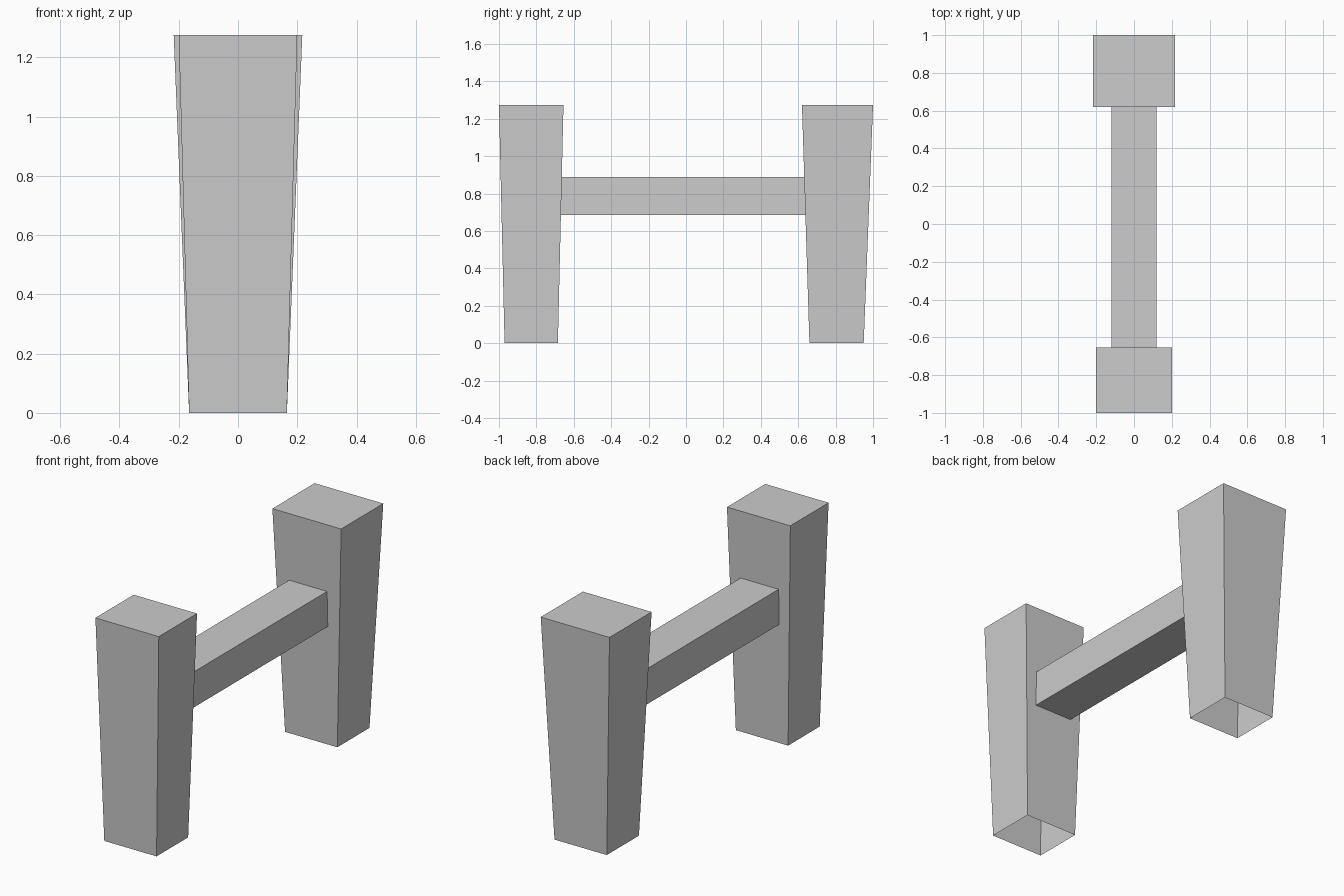
import bpy
import bmesh

cube = bpy.data.objects.get("Cube")
if cube:
    bpy.data.objects.remove(cube, do_unlink=True)

GREY = (0.604, 0.604, 0.604, 1.0)
grey = bpy.data.materials.new("light_grey")
grey.use_nodes = True
grey.diffuse_color = GREY
grey.node_tree.nodes["Principled BSDF"].inputs["Base Color"].default_value = GREY


def rect_ring(bm, half_x, y0, y1, z):
    """Four corners of a level rectangle, counter-clockwise from above."""
    corners = [(-half_x, y0), (half_x, y0), (half_x, y1), (-half_x, y1)]
    return [bm.verts.new((x, y, z)) for x, y in corners]


def bridge(bm, a, b):
    """Side walls between two four-cornered rings."""
    for i in range(4):
        j = (i + 1) % 4
        bm.faces.new((a[i], a[j], b[j], b[i]))


def finish(bm, name):
    mesh = bpy.data.meshes.new(name)
    bm.to_mesh(mesh)
    bm.free()
    mesh.materials.append(grey)
    obj = bpy.data.objects.new(name, mesh)
    bpy.context.collection.objects.link(obj)


def make_post(name, foot, head, height=1.275):
    """Tapered post, closed on top and open underneath."""
    bm = bmesh.new()
    low = rect_ring(bm, *foot, 0)
    high = rect_ring(bm, *head, height)
    bridge(bm, low, high)
    bm.faces.new(high)
    finish(bm, name)


# Posts: half width, front y, back y at the foot and the head
make_post("front_post", (0.165, -0.97, -0.685), (0.20, -1.0, -0.655))
make_post("back_post", (0.165, 0.66, 0.95), (0.217, 0.62, 1.0))

# Crossbar: open-ended beam whose ends follow the slope of the posts
bm = bmesh.new()
bottom = rect_ring(bm, 0.12, -0.67, 0.64, 0.685)
top = rect_ring(bm, 0.12, -0.665, 0.633, 0.888)
bm.faces.new(reversed(bottom))
bm.faces.new(top)
for i, j in ((1, 2), (3, 0)):
    bm.faces.new((bottom[i], bottom[j], top[j], top[i]))
finish(bm, "crossbar")
